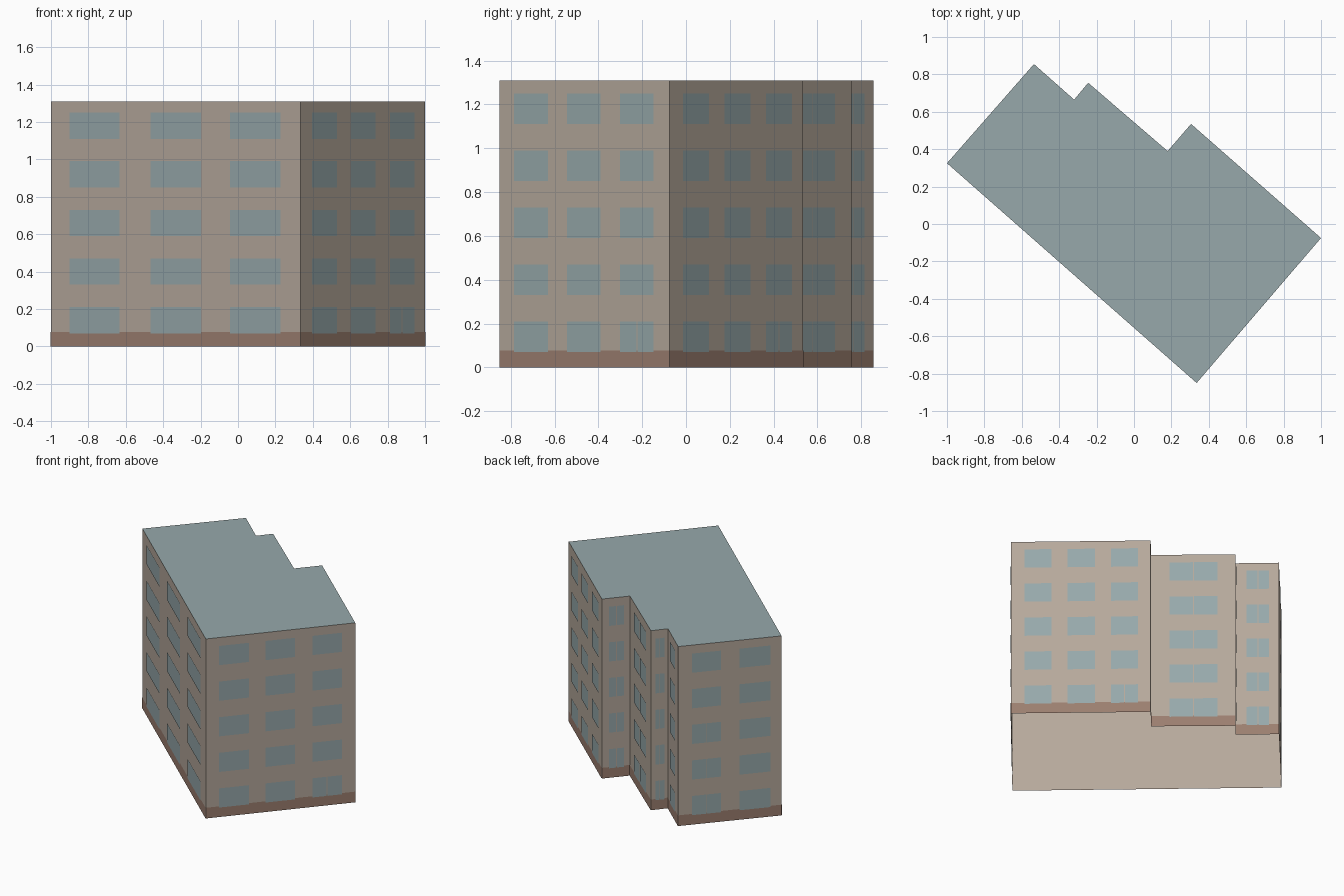
import bpy
import bmesh
from mathutils import Vector

cube = bpy.data.objects.get("Cube")
if cube:
    bpy.data.objects.remove(cube, do_unlink=True)


def srgb(*rgb):
    return [((c / 255 + 0.055) / 1.055) ** 2.4 for c in rgb] + [1.0]


def make_material(name, colour):
    mat = bpy.data.materials.new(name)
    mat.use_nodes = True
    mat.diffuse_color = colour
    bsdf = mat.node_tree.nodes["Principled BSDF"]
    bsdf.inputs["Base Color"].default_value = colour
    bsdf.inputs["Roughness"].default_value = 0.9
    return mat


tan = make_material("tan_wall", srgb(182, 169, 156))
brown = make_material("brown_base", srgb(156, 127, 112))
blue_grey = make_material("blue_grey", srgb(151, 169, 171))

HEIGHT = 1.31
BASE_TOP = 0.078
FLOORS = 5
FLOOR_STEP = 0.26
SILL, LINTEL = 0.07, 0.21
GAP = 0.006            # width of the bar between two panes
SKIN = 0.002           # how far painted plates stand off the wall

# Footprint, counter-clockwise from the left corner
corners = [(-1, 0.325), (0.335, -0.85), (1, -0.075), (0.305, 0.535),
           (0.18, 0.39), (-0.245, 0.755), (-0.32, 0.665), (-0.535, 0.855)]

# Window columns of each wall: start, end (share of wall), storeys with a split pane
front = [(0.076, 0.276, 0), (0.40, 0.603, 0), (0.72, 0.922, 0)]
side = [(0.087, 0.288, 0), (0.40, 0.597, 0), (0.712, 0.91, 1)]
back = [(0.096, 0.29, 0), (0.406, 0.60, 0), (0.716, 0.91, 1)]
recess = [(0.25, 0.775, FLOORS)]
middle = [(0.22, 0.783, FLOORS)]
pair = [(0.135, 0.415, 3), (0.59, 0.89, 0)]
wall_columns = [front, side, back, recess, middle, recess, recess, pair]


def finish(bm, name, mat):
    mesh = bpy.data.meshes.new(name)
    bm.to_mesh(mesh)
    bm.free()
    mesh.materials.append(mat)
    bpy.context.collection.objects.link(bpy.data.objects.new(name, mesh))


def panel(bm, a, b, u0, u1, z0, z1, offset=0.0):
    """Upright rectangle on the wall from a to b, pushed outwards by offset."""
    along = (b - a).normalized()
    out = Vector((along.y, -along.x, 0)) * offset
    spots = ((u0, z0), (u1, z0), (u1, z1), (u0, z1))
    bm.faces.new([bm.verts.new(a.lerp(b, u) + out + Vector((0, 0, z)))
                  for u, z in spots])


walls, band, glass = bmesh.new(), bmesh.new(), bmesh.new()
for i, columns in enumerate(wall_columns):
    a = Vector((*corners[i], 0))
    b = Vector((*corners[(i + 1) % len(corners)], 0))
    bar = GAP / 2 / (b - a).length
    panel(walls, a, b, 0, 1, 0, HEIGHT)
    panel(band, a, b, 0, 1, 0, BASE_TOP, SKIN)
    for start, end, split in columns:
        mid = (start + end) / 2
        for floor in range(FLOORS):
            z = floor * FLOOR_STEP
            panes = [(start, end)]
            if floor < split:
                panes = [(start, mid - bar), (mid + bar, end)]
            for u0, u1 in panes:
                panel(glass, a, b, u0, u1, z + SILL, z + LINTEL, 2 * SKIN)

# Plain wall shell, open underneath
bmesh.ops.remove_doubles(walls, verts=walls.verts, dist=0.0001)
finish(walls, "outer_walls", tan)
finish(band, "base_band", brown)
finish(glass, "window_panes", blue_grey)

# Flat roof
roof = bmesh.new()
roof.faces.new([roof.verts.new((x, y, HEIGHT)) for x, y in corners])
finish(roof, "flat_roof", blue_grey)
